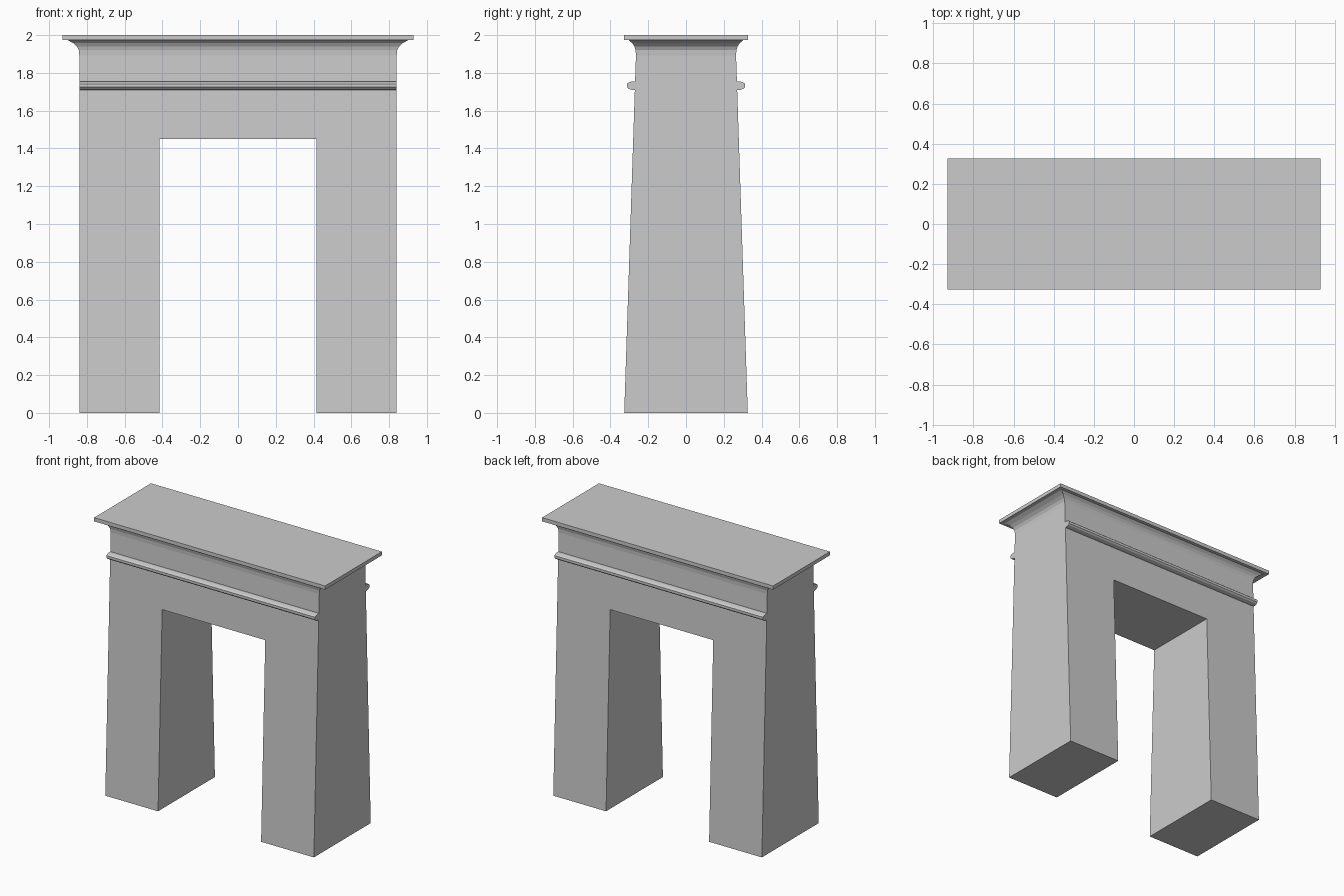
import bpy, bmesh

if "Cube" in bpy.data.objects:
    bpy.data.objects.remove(bpy.data.objects["Cube"])


def finish(bm, name):
    bmesh.ops.recalc_face_normals(bm, faces=bm.faces)
    mesh = bpy.data.meshes.new(name)
    bm.to_mesh(mesh)
    bm.free()
    obj = bpy.data.objects.new(name, mesh)
    bpy.context.collection.objects.link(obj)
    return obj


def loft(name, rings):
    """Closed solid bridging matching rings of points."""
    bm = bmesh.new()
    loops = [[bm.verts.new(p) for p in ring] for ring in rings]
    for a, b in zip(loops, loops[1:]):
        n = len(a)
        for i in range(n):
            j = (i + 1) % n
            bm.faces.new((a[i], a[j], b[j], b[i]))
    bm.faces.new(loops[0])
    bm.faces.new(loops[-1])
    return finish(bm, name)


BODY_X, BODY_TOP = 0.84, 1.893


def half_depth(z):
    return 0.327 - 0.062 * z / BODY_TOP


# Gateway body: door-shaped outline, front and back walls leaning inwards
DOOR_X, DOOR_TOP = 0.415, 1.45
half = [(DOOR_X, DOOR_TOP), (DOOR_X, 0), (BODY_X, 0), (BODY_X, BODY_TOP)]
outline = half + [(-x, z) for x, z in reversed(half)]
loft("gateway_body", [[(x, s * half_depth(z), z) for x, z in outline] for s in (-1, 1)])

# Flared cornice with flat top slab: rectangular rings (half x, half y, z)
steps = [(0.84, 0.265, 1.893), (0.843, 0.267, 1.92), (0.853, 0.273, 1.94),
         (0.872, 0.284, 1.957), (0.90, 0.303, 1.973),
         (0.93, 0.327, 1.973), (0.93, 0.327, 2.0)]
loft("cornice", [[(-x, -y, z), (x, -y, z), (x, y, z), (-x, y, z)] for x, y, z in steps])

# Rounded mouldings across front and back (y, z profile, root buried in the wall)
roll = [(0.25, 1.709), (0.283, 1.709), (0.303, 1.715), (0.312, 1.724),
        (0.312, 1.742), (0.303, 1.750), (0.283, 1.755), (0.25, 1.755)]
for name, s in (("front_moulding", -1), ("back_moulding", 1)):
    loft(name, [[(x, s * y, z) for y, z in roll] for x in (-BODY_X, BODY_X)])
